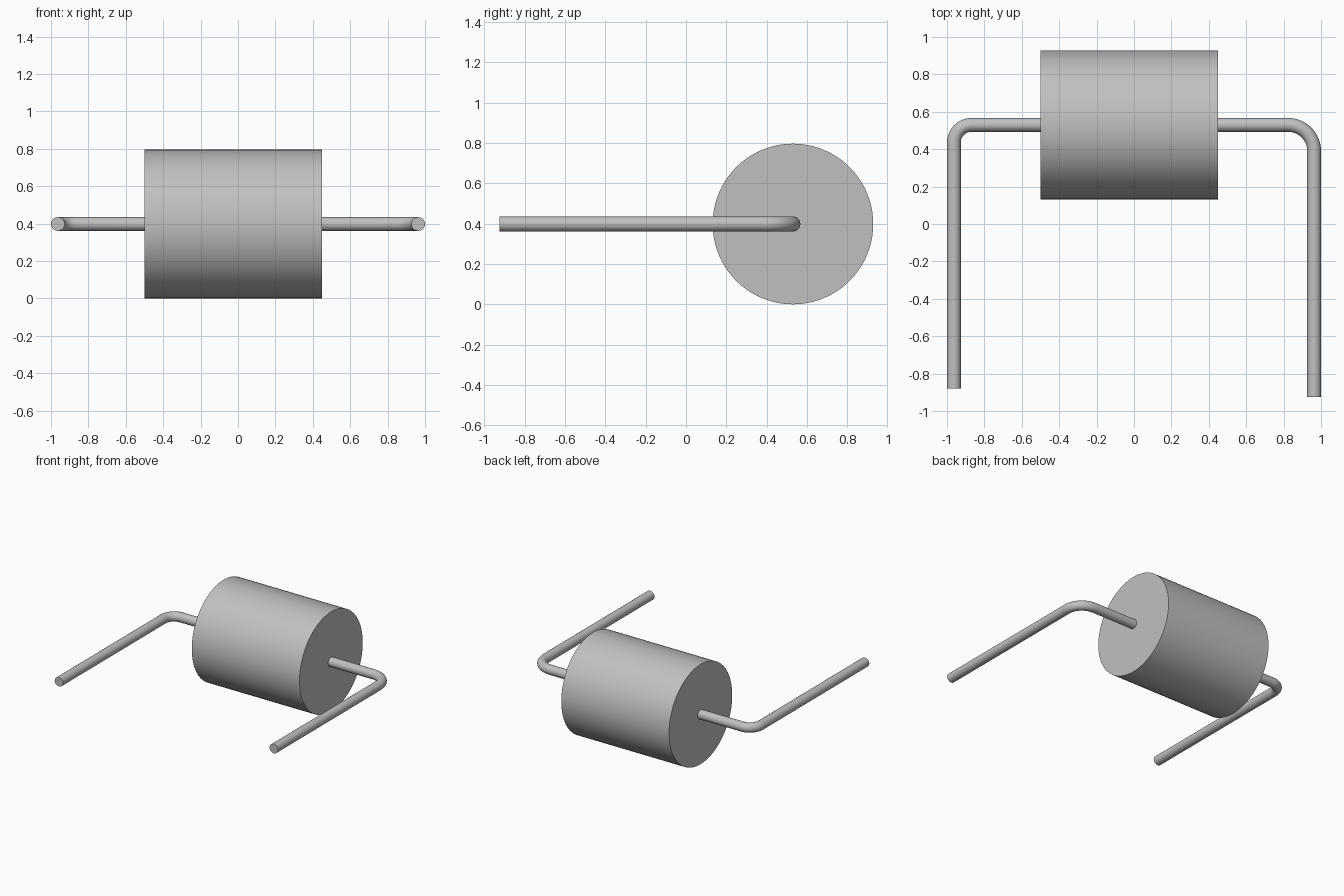
import bpy
from math import pi, sin, cos, radians

cube = bpy.data.objects.get("Cube")
if cube:
    bpy.data.objects.remove(cube, do_unlink=True)

AXIS_Y, AXIS_Z = 0.53, 0.398
BODY_RADIUS, LEAD_RADIUS = 0.398, 0.037
BODY_LEFT, BODY_RIGHT = 0.45, -0.5

grey = bpy.data.materials.new("plain grey")
grey.use_nodes = True
colour = (0.53, 0.53, 0.53, 1)
grey.diffuse_color = colour
grey.node_tree.nodes["Principled BSDF"].inputs["Base Color"].default_value = colour


def finish(obj, name):
    """Name, colour and smooth a mesh object."""
    obj.name = obj.data.name = name
    obj.data.materials.clear()
    obj.data.materials.append(grey)
    bpy.ops.object.select_all(action="DESELECT")
    obj.select_set(True)
    bpy.context.view_layer.objects.active = obj
    bpy.ops.object.shade_smooth_by_angle(angle=radians(40))


def bent_lead(name, side, start_x, end_y, bend):
    """Round wire that leaves the body sideways and bends to the front."""
    reach = 1 - LEAD_RADIUS
    path = [(start_x, AXIS_Y)]
    for i in range(17):
        a = pi / 2 * i / 16
        path.append((side * (reach - bend + bend * sin(a)),
                     AXIS_Y - bend + bend * cos(a)))
    path.append((side * reach, end_y))

    curve = bpy.data.curves.new(name, "CURVE")
    curve.dimensions = "3D"
    curve.bevel_depth = LEAD_RADIUS
    curve.bevel_resolution = 10
    curve.use_fill_caps = True
    spline = curve.splines.new("POLY")
    spline.points.add(len(path) - 1)
    for point, (x, y) in zip(spline.points, path):
        point.co = (x, y, AXIS_Z, 1)

    obj = bpy.data.objects.new(name, curve)
    bpy.context.collection.objects.link(obj)
    bpy.ops.object.select_all(action="DESELECT")
    obj.select_set(True)
    bpy.context.view_layer.objects.active = obj
    bpy.ops.object.convert(target="MESH")
    finish(bpy.context.object, name)


# Cylindrical body lying along x
bpy.ops.mesh.primitive_cylinder_add(
    vertices=96, radius=BODY_RADIUS, depth=BODY_LEFT - BODY_RIGHT,
    location=((BODY_LEFT + BODY_RIGHT) / 2, AXIS_Y, AXIS_Z),
    rotation=(0, pi / 2, 0))
finish(bpy.context.object, "body")

# Wire leads, slightly different in length and bend
bent_lead("left_lead", 1, BODY_LEFT, -0.925, 0.14)
bent_lead("right_lead", -1, BODY_RIGHT, -0.88, 0.095)
